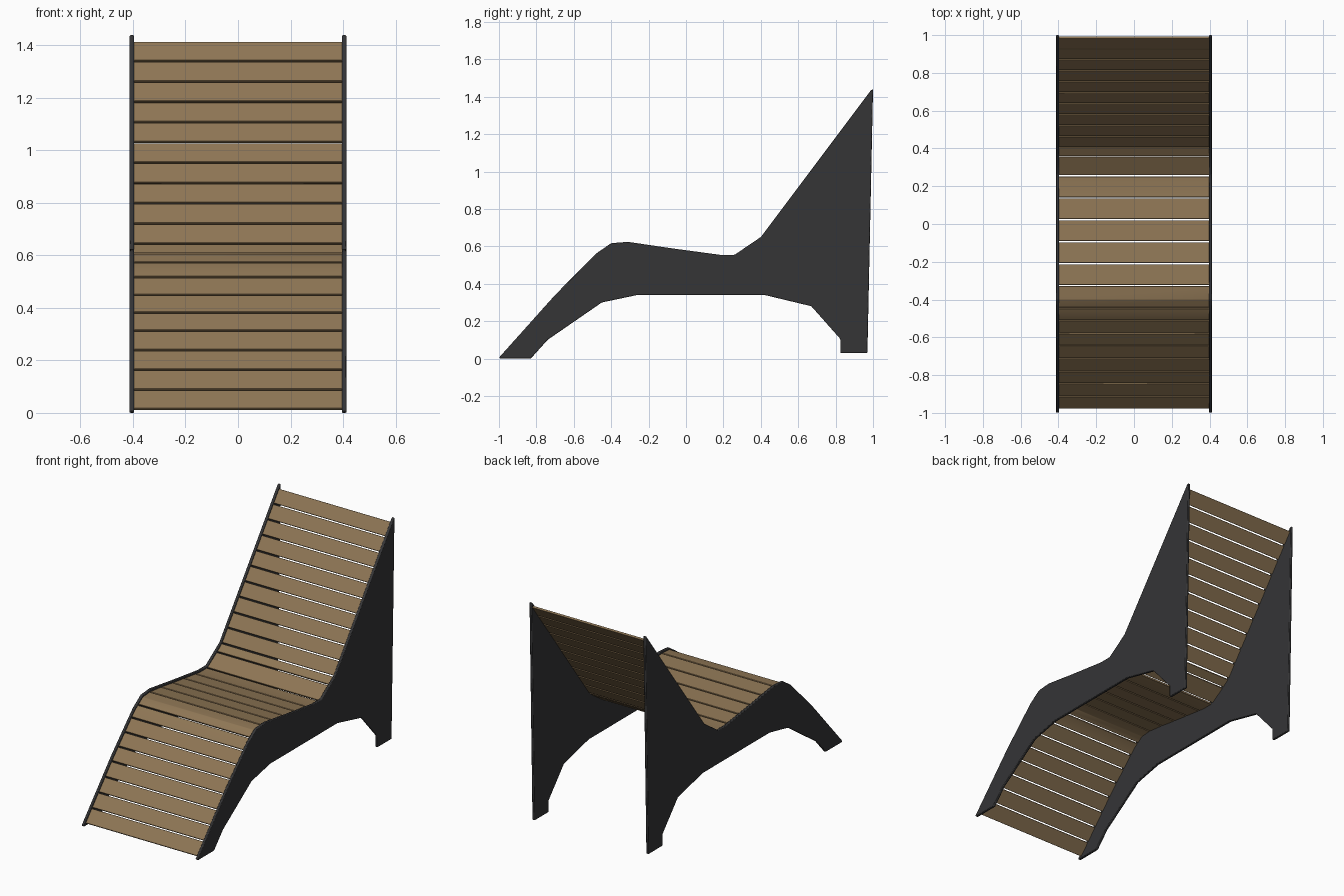
import bpy, bmesh
from mathutils import Vector

if "Cube" in bpy.data.objects:
    bpy.data.objects.remove(bpy.data.objects["Cube"])

# Upper edge of the side panel, foot to head, as (y, z)
TOP = [(-1.0, 0.005), (-0.70, 0.34), (-0.48, 0.562), (-0.40, 0.617), (-0.31, 0.624),
       (-0.08, 0.59), (0.18, 0.555), (0.26, 0.555), (0.40, 0.65), (0.99, 1.436)]
# Rear edge, legs and underside, head to foot
UNDER = [(1.0, 1.44), (0.97, 0.03), (0.825, 0.03), (0.825, 0.105), (0.67, 0.28),
         (0.42, 0.34), (-0.26, 0.34), (-0.45, 0.30), (-0.74, 0.10), (-0.83, 0.0), (-0.99, 0.0)]


def material(name, rgb):
    m = bpy.data.materials.new(name)
    m.diffuse_color = (*rgb, 1)
    m.use_nodes = True
    m.node_tree.nodes["Principled BSDF"].inputs["Base Color"].default_value = m.diffuse_color
    return m


def extrude_x(name, outline, x0, x1, mat, bevel):
    """Prism from a (y, z) outline running from x0 to x1."""
    bm = bmesh.new()
    face = bm.faces.new([bm.verts.new((x0, y, z)) for y, z in outline])
    ext = bmesh.ops.extrude_face_region(bm, geom=[face])
    verts = [g for g in ext["geom"] if isinstance(g, bmesh.types.BMVert)]
    bmesh.ops.translate(bm, verts=verts, vec=(x1 - x0, 0, 0))
    bmesh.ops.recalc_face_normals(bm, faces=bm.faces)
    me = bpy.data.meshes.new(name)
    bm.to_mesh(me)
    bm.free()
    me.materials.append(mat)
    ob = bpy.data.objects.new(name, me)
    bpy.context.collection.objects.link(ob)
    mod = ob.modifiers.new("soft_edges", "BEVEL")
    mod.width, mod.segments, mod.limit_method = bevel, 2, "ANGLE"
    bpy.context.view_layer.objects.active = ob
    ob.select_set(True)
    bpy.ops.object.shade_smooth_by_angle(angle=0.6)
    ob.select_set(False)
    return ob


def top_z(y):
    for (y0, z0), (y1, z1) in zip(TOP, TOP[1:]):
        if y <= y1:
            return z0 + (z1 - z0) * (y - y0) / (y1 - y0)
    return TOP[-1][1]


def slat(name, ya, yb, mat, recess=0.012, thick=0.013, gap=0.008):
    """Plank following the panel's upper edge between two y positions."""
    ys = [ya] + [y for y, _ in TOP if ya + 0.02 < y < yb - 0.02] + [yb]
    pts = [Vector((y, top_z(y) - recess)) for y in ys]
    pts[0] += (pts[1] - pts[0]).normalized() * gap / 2
    pts[-1] += (pts[-2] - pts[-1]).normalized() * gap / 2
    lower = []
    for i, p in enumerate(pts):
        d = (pts[min(i + 1, len(pts) - 1)] - pts[max(i - 1, 0)]).normalized()
        lower.append(p + Vector((d.y, -d.x)) * thick)
    extrude_x(name, [tuple(p) for p in pts + lower[::-1]], -0.4, 0.4, mat, 0.002)


def spaced(a, b, n):
    return [a + (b - a) * i / n for i in range(n + 1)]


dark = material("dark_metal", (0.035, 0.035, 0.037))
wood = material("wood", (0.27, 0.18, 0.09))

# Side panels
for side, s in (("left", -1), ("right", 1)):
    extrude_x(side + "_side_panel", TOP + UNDER, s * 0.396, s * 0.413, dark, 0.004)

# Slats: leg rest, seat, backrest
breaks = spaced(-0.98, -0.445, 8) + spaced(-0.325, 0.255, 5) + [0.355] + spaced(0.405, 0.985, 10)
for i, (a, b) in enumerate(zip(breaks, breaks[1:])):
    part = "leg_rest" if b < -0.4 else "seat" if b < 0.3 else "backrest"
    slat(f"{part}_slat_{i + 1}", a, b, wood)
